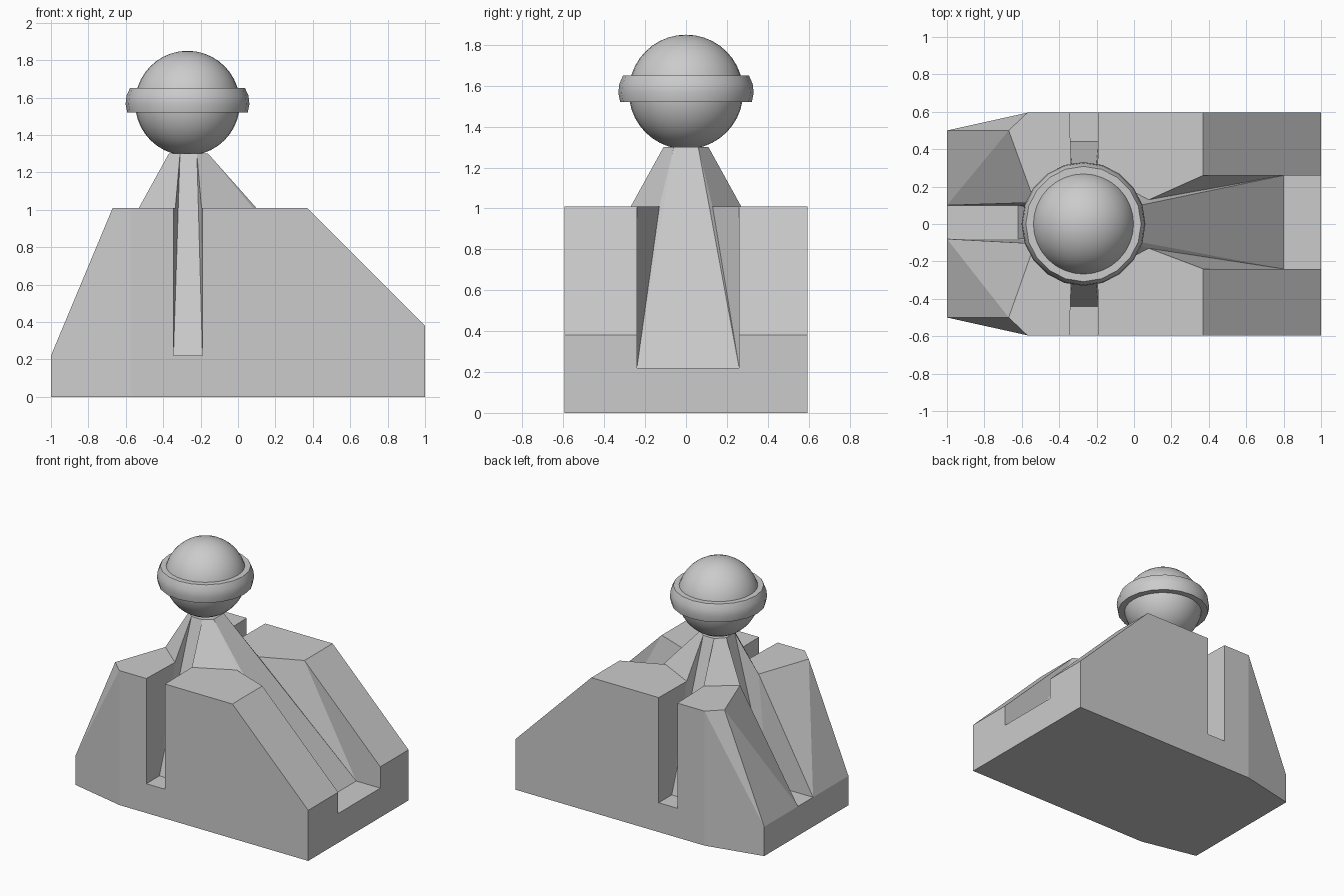
import bpy, bmesh, math
from mathutils import Vector

if "Cube" in bpy.data.objects:
    bpy.data.objects.remove(bpy.data.objects["Cube"])

CX = -0.27          # axis of the spire and ball
F, T, S = 0.22, 1.01, 1.30   # slot floor, block top, spire top
W = 0.595           # half depth


def finish(bm, name, smooth=None):
    bmesh.ops.remove_doubles(bm, verts=bm.verts, dist=0.0005)
    bmesh.ops.recalc_face_normals(bm, faces=bm.faces)
    me = bpy.data.meshes.new(name)
    bm.to_mesh(me)
    bm.free()
    ob = bpy.data.objects.new(name, me)
    bpy.context.collection.objects.link(ob)
    if smooth:
        bpy.ops.object.select_all(action='DESELECT')
        ob.select_set(True)
        bpy.context.view_layer.objects.active = ob
        bpy.ops.object.shade_smooth_by_angle(angle=math.radians(smooth))
    return ob


# slotted block with tapering spire
bm = bmesh.new()


def face(*pts):
    bm.faces.new([bm.verts.new(p) for p in pts])


cap, right, left = {}, {}, {}
for s in (-1, 1):
    yr, yl = s * 0.25 + 0.01, s * 0.09 + 0.01     # side-slot wall positions
    # spire cap corners
    ra, rb = (-0.16, s * 0.06, S), (-0.22, s * 0.11, S)
    lb, la = (-0.31, s * 0.11, S), (-0.37, s * 0.05, S)
    cap[s] = [ra, rb, lb, la]
    # spire foot corners in each slot
    fr, fl = (0.8, yr, F), (-0.62, yl, F)
    fb, fc = (-0.19, s * 0.44, F), (-0.345, s * 0.44, F)
    right[s], left[s] = fr, fl
    # inner corners of the block top
    qr, qb = (0.08, s * 0.13, T), (-0.195, s * 0.27, T)
    qc, ql = (-0.335, s * 0.27, T), (-0.53, s * 0.11 + 0.005, T)
    # outer points
    er, ec = (0.37, yr, T), (0.37, s * W, T)
    ob, oc = (-0.19, s * W, T), (-0.345, s * W, T)
    gb, gc = (-0.19, s * W, F), (-0.345, s * W, F)
    c1, c2, c3 = (-0.57, s * W, T), (-0.67, s * 0.5, T), (-1, s * 0.5, F)
    # block top and diagonal spire faces
    face(qr, qb, ob, ec, er)
    face(qc, ql, c2, c1, oc)
    face(ra, rb, qb, qr)
    face(lb, la, ql, qc)
    # right slope, slot wall and end
    face(er, ec, (1, s * W, 0.38), (1, yr, 0.38))
    face(er, (1, yr, 0.38), (1, yr, F), fr)
    face(er, fr, qr)
    face(qr, fr, ra)
    face((1, yr, 0), (1, yr, F), (1, yr, 0.38), (1, s * W, 0.38), (1, s * W, 0))
    # left slope and slot wall
    face(c2, c3, (-1, yl, F))
    face(c2, (-1, yl, F), ql)
    face(ql, (-1, yl, F), fl)
    face(ql, fl, la)
    # chamfered left corner
    face(c1, c2, c3)
    face(c1, c3, (-1, s * 0.5, 0), (-0.57, s * W, 0))
    # front/back slot: walls, floor, spire strip
    face(ob, gb, fb, qb)
    face(qb, fb, rb)
    face(oc, gc, fc, qc)
    face(qc, fc, lb)
    face(gb, gc, fc, fb)
    face(fb, fc, lb, rb)
    # front/back outer faces
    face(gb, ob, ec, (1, s * W, 0.38), (1, s * W, 0), (-0.19, s * W, 0))
    face(gc, oc, c1, (-0.57, s * W, 0), (-0.345, s * W, 0))
    face(gb, gc, (-0.345, s * W, 0), (-0.19, s * W, 0))

# faces spanning both halves
for foot, k, x in ((right, 0, 1), (left, 3, -1)):
    a, b = foot[-1], foot[1]
    face(a, b, cap[1][k], cap[-1][k])
    face(a, b, (x, b[1], F), (x, a[1], F))
face((1, -0.24, 0), (1, 0.26, 0), (1, 0.26, F), (1, -0.24, F))
face((-1, -0.5, 0), (-1, 0.5, 0), (-1, 0.5, F), (-1, 0.1, F), (-1, -0.08, F), (-1, -0.5, F))
face(*cap[1], *reversed(cap[-1]))
under = [(1, W), (-0.19, W), (-0.345, W), (-0.57, W), (-1, 0.5)]
face((1, -0.24, 0), (1, 0.26, 0), *[(x, y, 0) for x, y in under],
     *[(x, -y, 0) for x, y in reversed(under)])
finish(bm, "slotted_base")

# ball
bm = bmesh.new()
bmesh.ops.create_uvsphere(bm, u_segments=32, v_segments=20, radius=0.28)
bmesh.ops.translate(bm, vec=Vector((CX, 0, 1.57)), verts=bm.verts)
finish(bm, "ball", 40)

# ring around the ball
bm = bmesh.new()
profile = [(0.25, 1.52), (0.322, 1.52), (0.331, 1.565), (0.326, 1.61), (0.308, 1.65), (0.25, 1.65)]
N = 20
for i in range(N):
    a, b = (2 * math.pi * k / N for k in (i, i + 1))
    for (r0, z0), (r1, z1) in zip(profile, profile[1:] + profile[:1]):
        face(*[(CX + r * math.cos(t), r * math.sin(t), z)
               for r, z, t in ((r0, z0, a), (r0, z0, b), (r1, z1, b), (r1, z1, a))])
finish(bm, "ball_ring", 35)
